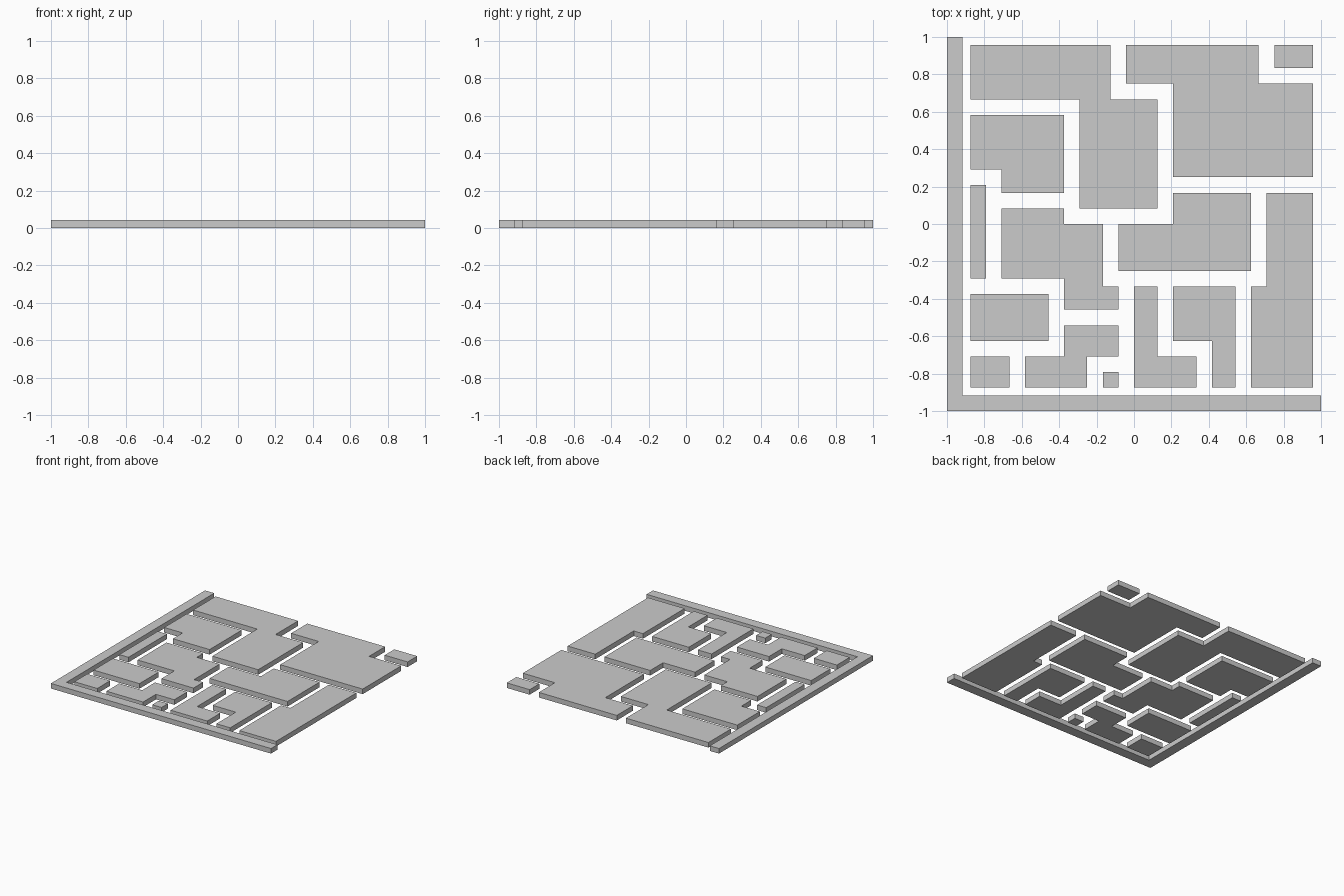
import bpy, bmesh

if "Cube" in bpy.data.objects:
    bpy.data.objects.remove(bpy.data.objects["Cube"])

U = 1 / 24   # layout module: the tile is 48 modules wide
H = 1 / 24   # slab thickness


def slab(name, outline):
    """Extrude a right-angled outline, given in modules, up from z = 0."""
    bm = bmesh.new()
    base = bm.faces.new([bm.verts.new((x * U, y * U, 0)) for x, y in outline])
    top = bmesh.ops.extrude_face_region(bm, geom=[base], use_keep_orig=True)["geom"]
    bmesh.ops.translate(bm, vec=(0, 0, H),
                        verts=[v for v in top if isinstance(v, bmesh.types.BMVert)])
    bmesh.ops.recalc_face_normals(bm, faces=bm.faces)
    mesh = bpy.data.meshes.new(name)
    bm.to_mesh(mesh)
    bm.free()
    obj = bpy.data.objects.new(name, mesh)
    bpy.context.collection.objects.link(obj)
    return obj


def rect(x0, y0, x1, y1):
    return [(x0, y0), (x1, y0), (x1, y1), (x0, y1)]


# L-shaped edging along the left and front
slab("edging", [(-24, -24), (24, -24), (24, -22), (-22, -22), (-22, 24), (-24, 24)])

# Plain rectangular paving stones
rects = [(18, 20, 23, 23), (-21, -7, -19, 5), (-21, -15, -11, -9),
         (-21, -21, -16, -17), (-4, -21, -2, -19)]
for i, r in enumerate(rects, 1):
    slab(f"rectangular_stone_{i}", rect(*r))

# Stepped, interlocking paving stones
stepped = [
    [(-21, 23), (-3, 23), (-3, 16), (3, 16), (3, 2), (-7, 2), (-7, 16), (-21, 16)],
    [(-1, 23), (16, 23), (16, 18), (23, 18), (23, 6), (5, 6), (5, 18), (-1, 18)],
    [(-21, 14), (-9, 14), (-9, 4), (-17, 4), (-17, 7), (-21, 7)],
    [(-17, 2), (-9, 2), (-9, 0), (-4, 0), (-4, -8), (-2, -8), (-2, -11),
     (-9, -11), (-9, -7), (-17, -7)],
    [(5, 4), (15, 4), (15, -6), (-2, -6), (-2, 0), (5, 0)],
    [(17, 4), (23, 4), (23, -21), (15, -21), (15, -8), (17, -8)],
    [(-9, -13), (-2, -13), (-2, -17), (-6, -17), (-6, -21), (-14, -21),
     (-14, -17), (-9, -17)],
    [(0, -8), (3, -8), (3, -17), (8, -17), (8, -21), (0, -21)],
    [(5, -8), (13, -8), (13, -21), (10, -21), (10, -15), (5, -15)],
]
for i, outline in enumerate(stepped, 1):
    slab(f"stepped_stone_{i}", outline)
